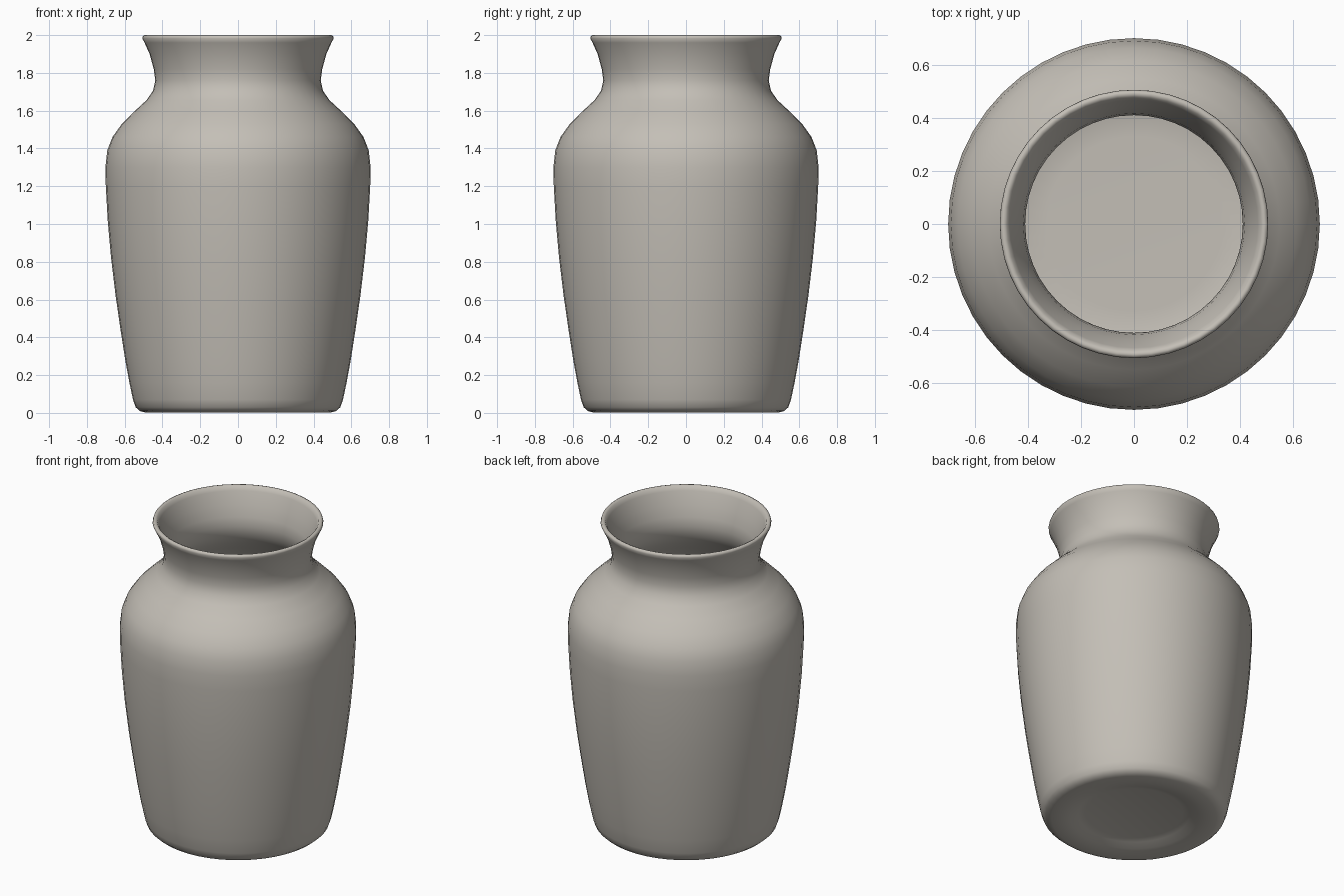
import bpy, bmesh, math

SEGMENTS = 48

# Closed lathe profile (radius, height): underside, outer wall, rim, inner wall, floor
profile = [
    (0, 0.035), (0.29, 0.035), (0.33, 0.025), (0.38, 0.008), (0.43, 0.002), (0.49, 0.002),
    (0.52, 0.01), (0.542, 0.03), (0.556, 0.07),
    (0.575, 0.16), (0.597, 0.28), (0.622, 0.44), (0.648, 0.62), (0.672, 0.82),
    (0.69, 1.02), (0.70, 1.2), (0.702, 1.3), (0.692, 1.39), (0.665, 1.46),
    (0.615, 1.53), (0.55, 1.595), (0.485, 1.655), (0.45, 1.705), (0.438, 1.76),
    (0.446, 1.82), (0.468, 1.90), (0.495, 1.96), (0.507, 1.983),
    (0.503, 1.996), (0.492, 2.0), (0.48, 1.994), (0.468, 1.97),
    (0.44, 1.89), (0.418, 1.82), (0.411, 1.76), (0.425, 1.69), (0.47, 1.625),
    (0.53, 1.565), (0.595, 1.50), (0.64, 1.44), (0.664, 1.37), (0.671, 1.28),
    (0.66, 1.02), (0.62, 0.62), (0.57, 0.28), (0.545, 0.16), (0.52, 0.1),
    (0.47, 0.07), (0.33, 0.065), (0, 0.065),
]

bm = bmesh.new()
verts = [bm.verts.new((r, 0, z)) for r, z in profile]
edges = [bm.edges.new(pair) for pair in zip(verts, verts[1:])]
bmesh.ops.spin(bm, geom=verts + edges, cent=(0, 0, 0), axis=(0, 0, 1),
               angle=math.tau, steps=SEGMENTS, use_merge=False)
bmesh.ops.remove_doubles(bm, verts=bm.verts, dist=0.0005)
bmesh.ops.recalc_face_normals(bm, faces=bm.faces)
for face in bm.faces:
    face.smooth = True
mesh = bpy.data.meshes.new("vase")
bm.to_mesh(mesh)
bm.free()

# Single stone-grey clay colour
clay = bpy.data.materials.new("warm grey clay")
clay.diffuse_color = (0.55, 0.52, 0.47, 1)
mesh.materials.append(clay)

vase = bpy.data.objects.new("vase", mesh)
bpy.context.collection.objects.link(vase)
